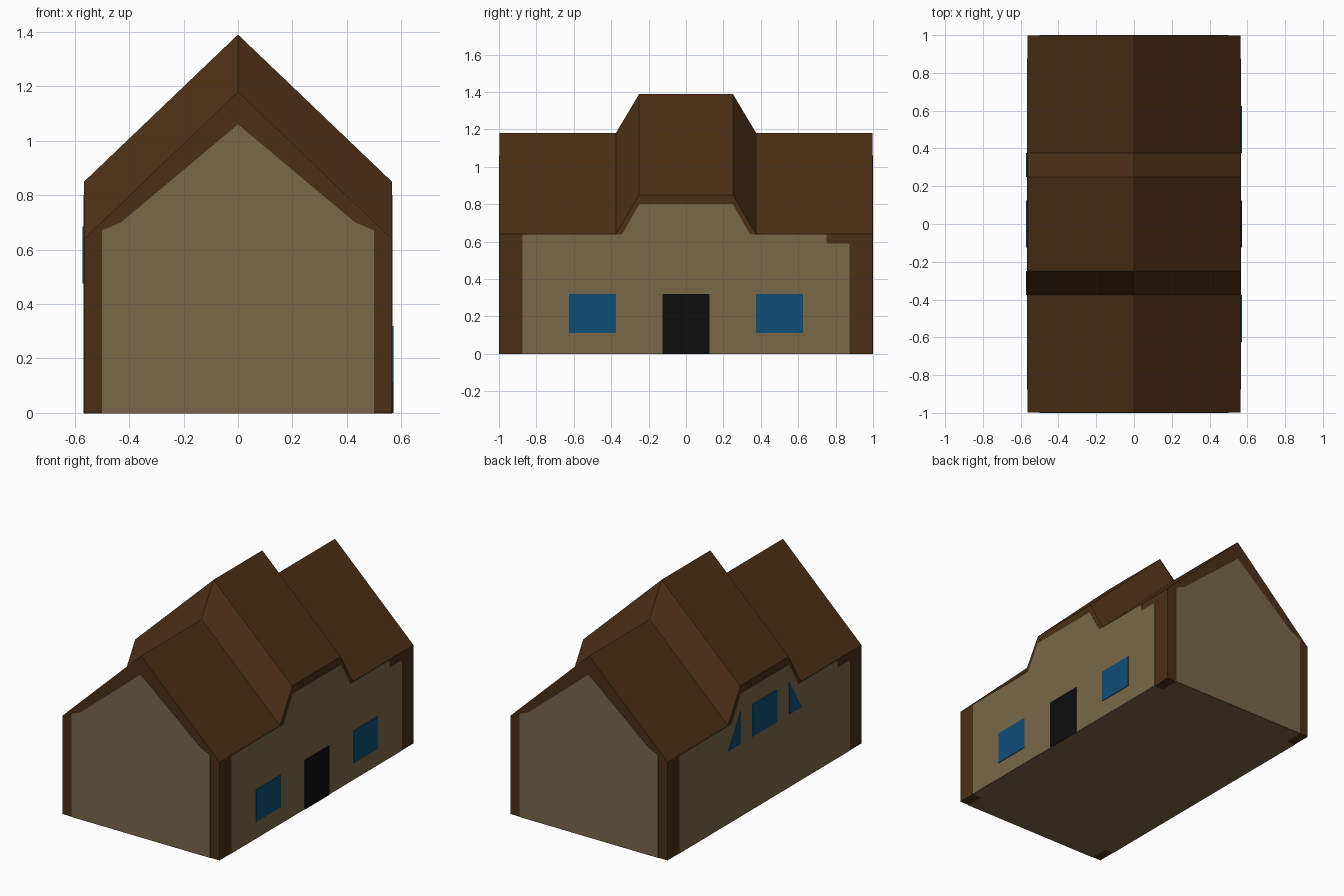
import bpy, bmesh

if "Cube" in bpy.data.objects:
    bpy.data.objects.remove(bpy.data.objects["Cube"])

W = 0.565   # half width of the house


def material(name, rgb):
    m = bpy.data.materials.new(name)
    m.diffuse_color = (*rgb, 1)
    m.use_nodes = True
    m.node_tree.nodes["Principled BSDF"].inputs["Base Color"].default_value = m.diffuse_color
    return m


BROWN = material("timber_brown", (0.07, 0.028, 0.008))
BEIGE = material("plaster_beige", (0.195, 0.135, 0.067))
BLUE = material("window_blue", (0.005, 0.075, 0.18))
BLACK = material("door_black", (0.004, 0.004, 0.004))


def finish(name, bm, mat):
    bmesh.ops.recalc_face_normals(bm, faces=bm.faces)
    me = bpy.data.meshes.new(name)
    bm.to_mesh(me)
    bm.free()
    me.materials.append(mat)
    ob = bpy.data.objects.new(name, me)
    bpy.context.collection.objects.link(ob)
    return ob


def panel(name, pts, axis, start, end, mat):
    """Flat outline pushed from start to end along the x, y or z axis."""
    bm = bmesh.new()
    rings = []
    for d in (start, end):
        ring = []
        for a, b in pts:
            co = [a, b]
            co.insert("xyz".index(axis), d)
            ring.append(bm.verts.new(co))
        rings.append(ring)
        bm.faces.new(ring)
    n = len(pts)
    for i in range(n):
        j = (i + 1) % n
        bm.faces.new((rings[0][i], rings[0][j], rings[1][j], rings[1][i]))
    return finish(name, bm, mat)


def rect(a0, a1, b0, b1):
    return [(a0, b0), (a1, b0), (a1, b1), (a0, b1)]


# roof and timber frame: gable section lofted along y, raised in the middle
bm = bmesh.new()
rings = []
for y, lift in ((-0.997, 0), (-0.375, 0), (-0.25, 0.21),
                (0.25, 0.21), (0.375, 0), (0.997, 0)):
    prof = [(-W, 0), (W, 0), (W, 0.64 + lift), (0, 1.18 + lift), (-W, 0.64 + lift)]
    rings.append([bm.verts.new((x, y, z)) for x, z in prof])
for r, s in zip(rings, rings[1:]):
    for i in range(5):
        j = (i + 1) % 5
        bm.faces.new((r[i], r[j], s[j], s[i]))
bm.faces.new(rings[0])
bm.faces.new(rings[-1])
finish("roof_and_timber_frame", bm, BROWN)

# gable wall infill at front and back
gable = [(-0.5, 0), (0.5, 0), (0.5, 0.67), (0.43, 0.70), (0, 1.06),
         (-0.43, 0.70), (-0.5, 0.67)]
for side, s in (("front", -1), ("back", 1)):
    panel(side + "_gable_wall", gable, "y", s * 0.99, s * 1.0, BEIGE)

# long side wall infill, following the raised eaves; notch beside the back post
side_wall = [(-0.875, 0), (0.875, 0), (0.875, 0.59), (0.75, 0.59), (0.75, 0.637),
             (0.343, 0.637), (0.25, 0.80), (-0.25, 0.80), (-0.343, 0.637), (-0.875, 0.637)]
for side, s in (("right", 1), ("left", -1)):
    pts = side_wall if s == 1 else [(-y, z) for y, z in side_wall]
    panel(side + "_wall", pts, "x", s * 0.55, s * 0.567, BEIGE)

# floor between the corner posts
floor = [(-0.5, -0.997), (0.5, -0.997), (0.5, -0.875), (W, -0.875), (W, 0.875), (0.5, 0.875),
         (0.5, 0.997), (-0.5, 0.997), (-0.5, 0.875), (-W, 0.875), (-W, -0.875), (-0.5, -0.875)]
panel("floor", floor, "z", -0.002, 0.01, BEIGE)

# door and ground floor windows on the right side
panel("door", rect(-0.125, 0.125, 0, 0.32), "x", 0.55, 0.571, BLACK)
for name, y in (("front_window", -0.5), ("back_window", 0.5)):
    panel(name, rect(y - 0.125, y + 0.125, 0.11, 0.32), "x", 0.55, 0.571, BLUE)

# upper windows on the left side: one square, two triangles under the slopes
panel("upper_window", rect(-0.125, 0.125, 0.475, 0.685), "x", -0.55, -0.571, BLUE)
for name, s in (("upper_back_window", 1), ("upper_front_window", -1)):
    panel(name, [(s * 0.25, 0.475), (s * 0.375, 0.475), (s * 0.25, 0.685)],
          "x", -0.55, -0.571, BLUE)
